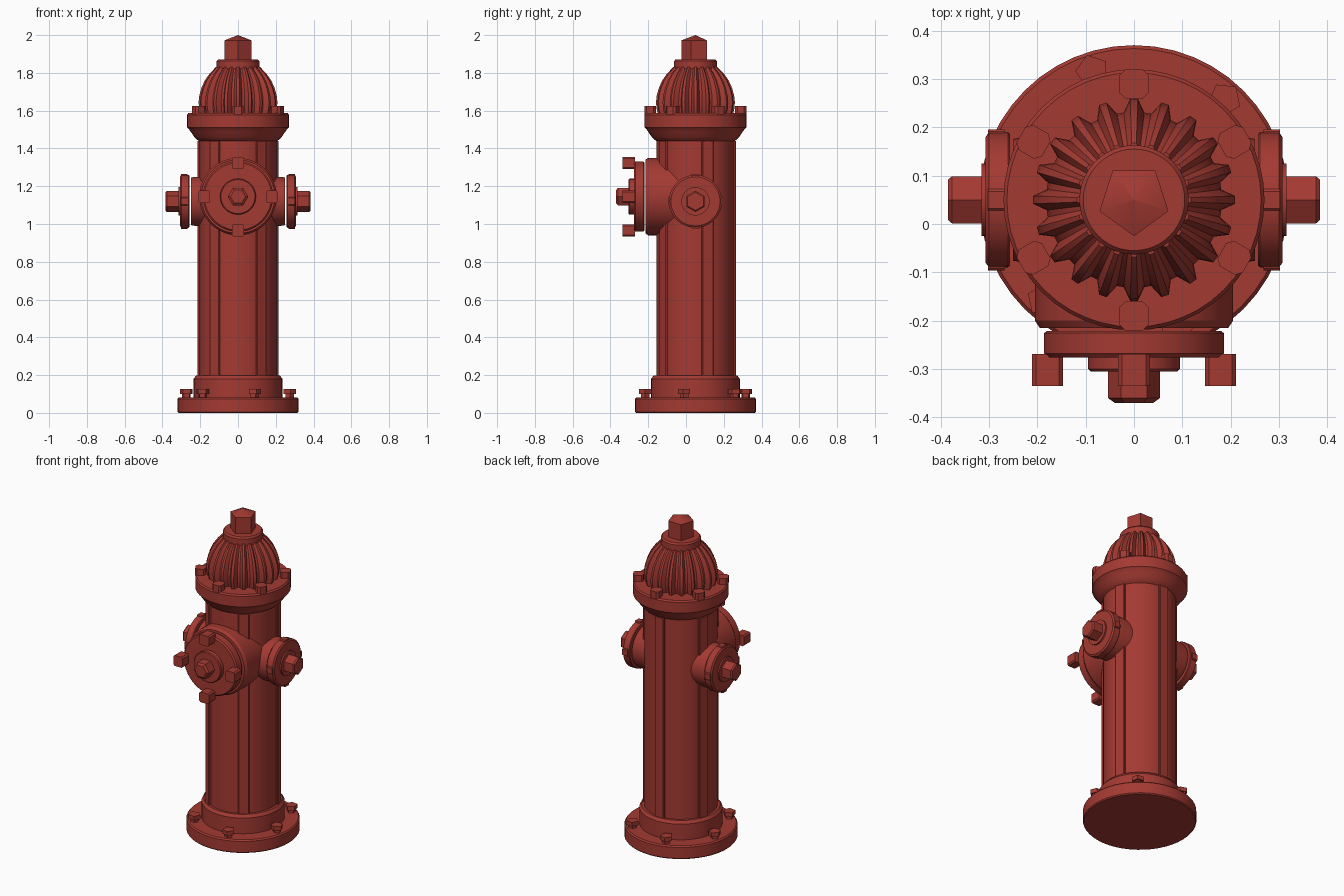
import bpy, bmesh
from math import radians, sin, cos, pi, tau
from mathutils import Matrix, Vector

cube = bpy.data.objects.get("Cube")
if cube:
    bpy.data.objects.remove(cube, do_unlink=True)

CY = 0.05  # the barrel axis sits slightly behind the centre
AXIS = Matrix.Translation((0, CY, 0))

red = bpy.data.materials.new("brick_red_paint")
red.use_nodes = True
colour = (0.37, 0.042, 0.032, 1)
red.diffuse_color = colour
bsdf = red.node_tree.nodes["Principled BSDF"]
bsdf.inputs["Base Color"].default_value = colour
bsdf.inputs["Roughness"].default_value = 0.6


def finish(name, bm, matrix):
    bmesh.ops.recalc_face_normals(bm, faces=bm.faces)
    bm.transform(matrix)
    mesh = bpy.data.meshes.new(name)
    bm.to_mesh(mesh)
    bm.free()
    mesh.materials.append(red)
    obj = bpy.data.objects.new(name, mesh)
    bpy.context.collection.objects.link(obj)
    bpy.ops.object.select_all(action="DESELECT")
    obj.select_set(True)
    bpy.context.view_layer.objects.active = obj
    bpy.ops.object.shade_smooth_by_angle(angle=radians(32))
    return obj


def lathe(name, profile, matrix=AXIS, sides=48, start=-pi / 2, shape=None):
    """Spin (radius, height) points; shape(i) scales the radius per segment."""
    bm = bmesh.new()
    rings = []
    for r, z in profile:
        ring = []
        for i in range(sides):
            a = start + tau * i / sides
            k = r * (shape(i) if shape else 1)
            ring.append(bm.verts.new((k * cos(a), k * sin(a), z)))
        rings.append(ring)
    for low, high in zip(rings, rings[1:]):
        for i in range(sides):
            j = (i + 1) % sides
            bm.faces.new((low[i], low[j], high[j], high[i]))
    bm.faces.new(rings[0][::-1])
    bm.faces.new(rings[-1])
    bmesh.ops.remove_doubles(bm, verts=bm.verts, dist=1e-5)
    return finish(name, bm, matrix)


def block(name, size, matrix, chamfer):
    bm = bmesh.new()
    bmesh.ops.create_cube(bm, size=1)
    bm.transform(Matrix.Diagonal((*size, 1)))
    upright = [e for e in bm.edges
               if abs((e.verts[0].co - e.verts[1].co).z) > size[2] / 2]
    bmesh.ops.bevel(bm, geom=upright, offset=chamfer, segments=1, affect="EDGES")
    return finish(name, bm, matrix)


def around(angle, radius, z):
    """Frame whose +x points outwards from the barrel axis."""
    return AXIS @ Matrix.Rotation(angle, 4, "Z") @ Matrix.Translation((radius, 0, z))


# Base and barrel
lathe("base_flange", [(0.315, 0), (0.32, 0.006), (0.32, 0.074), (0.313, 0.082)])
lathe("base_collar", [(0.235, 0.075), (0.235, 0.18), (0.222, 0.197)])
lathe("barrel", [(0.207, 0.19), (0.207, 1.46)])
lathe("upper_flange", [(0.207, 1.44), (0.218, 1.447), (0.232, 1.462), (0.25, 1.488),
                       (0.262, 1.505), (0.27, 1.512), (0.27, 1.578), (0.263, 1.587)])

# Raised strips running up the barrel
for n in range(5):
    block(f"barrel_strip_{n + 1}", (0.03, 0.064, 1.25),
          around(radians(-90 + 36 + 72 * n), 0.2, 0.815), 0.004)

# Fluted bonnet with twenty ribs
lathe("ribbed_bonnet", [(0.198, 1.58), (0.206, 1.61), (0.209, 1.645), (0.205, 1.68),
                        (0.194, 1.72), (0.176, 1.76), (0.15, 1.797), (0.118, 1.83)],
      sides=80, start=-pi / 2 - tau / 160 * 1.0,
      shape=lambda i: 1.0 if i % 4 < 2 else 0.87)
lathe("bonnet_cap", [(0.105, 1.81), (0.113, 1.822), (0.113, 1.862), (0.105, 1.872)])
lathe("operating_nut", [(0.075, 1.86), (0.075, 1.972), (0.0005, 2.0)], sides=5)

# Flange bolts
for n in range(6):
    lathe(f"base_bolt_{n + 1}", [(0.024, 0.0), (0.024, 0.02), (0.035, 0.02), (0.035, 0.046)],
          around(radians(48 + 60 * n), 0.28, 0.08), sides=5, start=0)
    block(f"bonnet_bolt_{n + 1}", (0.06, 0.06, 0.045),
          around(radians(30 + 60 * n), 0.24, 1.603), 0.012)

# Large front outlet: local z points forwards
front = Matrix.Translation((0, CY, 1.145)) @ Matrix.Rotation(pi / 2, 4, "X")
lathe("front_outlet_neck", [(0.205, 0.03), (0.205, 0.25), (0.195, 0.265)], front)
lathe("front_outlet_cap", [(0.18, 0.271), (0.186, 0.276), (0.186, 0.318), (0.178, 0.326)], front)
lathe("front_cap_boss", [(0.095, 0.32), (0.095, 0.35), (0.09, 0.355)], front, 32)
lathe("front_cap_nut", [(0.054, 0.35), (0.054, 0.41), (0.04, 0.42)], front, 6, 0)
for n in range(4):
    lug = front @ Matrix.Rotation(n * pi / 2, 4, "Z") @ Matrix.Translation((0.179, 0, 0.352))
    block(f"front_cap_lug_{n + 1}", (0.064, 0.066, 0.066), lug, 0.008)

# Smaller hose outlets on both sides: local z points outwards
for side, sign in (("left", 1), ("right", -1)):
    frame = Matrix.Translation((0, CY, 1.12)) @ Matrix.Rotation(sign * pi / 2, 4, "Y")
    lathe(f"{side}_outlet_neck", [(0.13, 0.03), (0.13, 0.225), (0.126, 0.25)], frame)
    lathe(f"{side}_outlet_cap", [(0.136, 0.257), (0.14, 0.261), (0.14, 0.3), (0.13, 0.307)], frame)
    lathe(f"{side}_cap_boss", [(0.075, 0.3), (0.075, 0.316)], frame, 32)
    lathe(f"{side}_cap_nut", [(0.056, 0.3), (0.056, 0.377), (0.048, 0.385)], frame, 6, 0)
    for n in range(4):
        lug = frame @ Matrix.Rotation(n * pi / 2, 4, "Z") @ Matrix.Translation((0.135, 0, 0.285))
        block(f"{side}_cap_lug_{n + 1}", (0.022, 0.045, 0.035), lug, 0.005)
